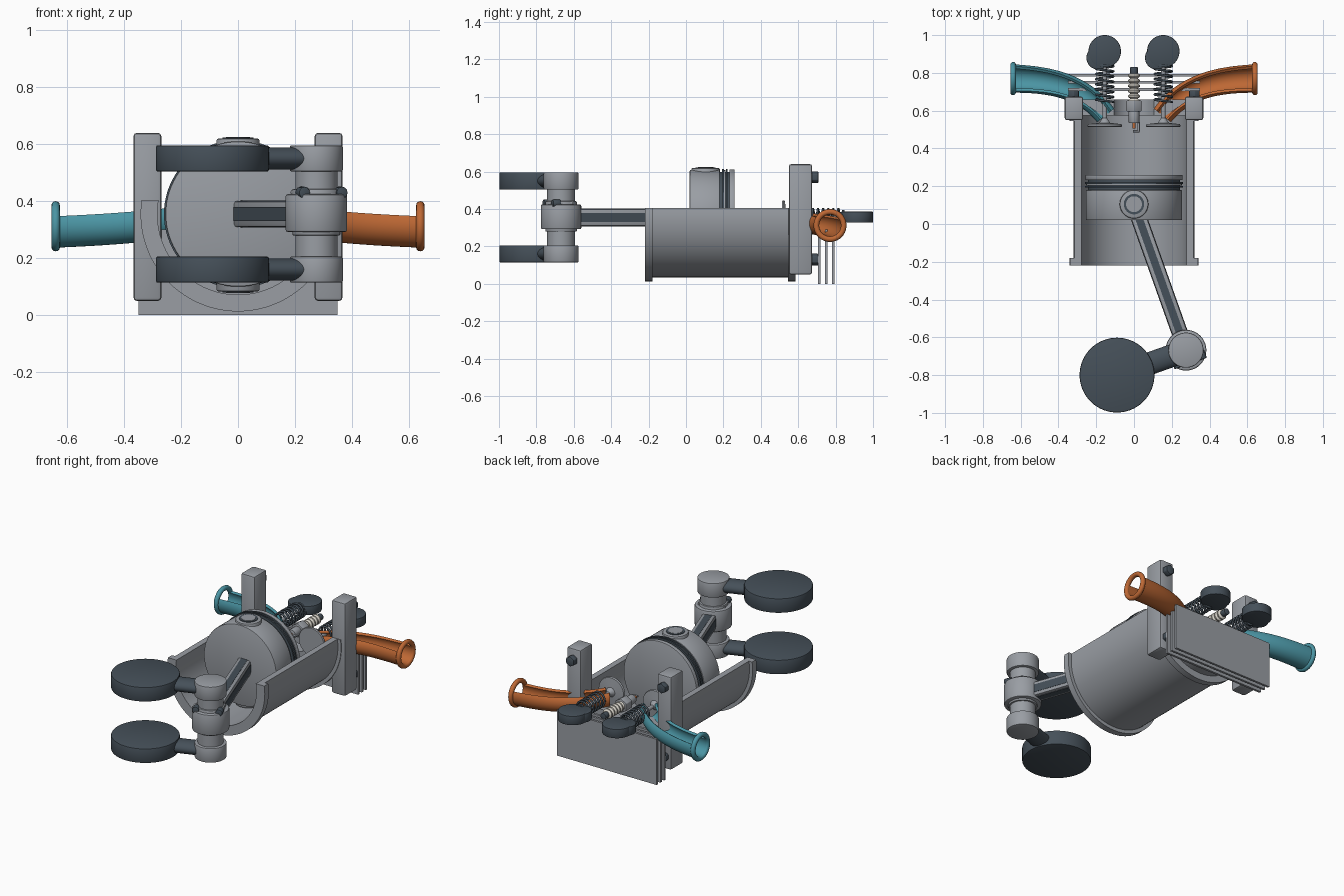
import bpy, bmesh, math
from math import sin, cos, pi, asin, radians
from mathutils import Vector, Matrix
from mathutils.geometry import interpolate_bezier

cube = bpy.data.objects.get("Cube")
if cube:
    bpy.data.objects.remove(cube)


def material(name, rgb):
    m = bpy.data.materials.new(name)
    m.use_nodes = True
    m.diffuse_color = (*rgb, 1)
    for n in m.node_tree.nodes:
        if n.type == 'BSDF_PRINCIPLED':
            n.inputs["Base Color"].default_value = (*rgb, 1)
    return m


STEEL = material("steel grey", (0.32, 0.34, 0.37))
DARK = material("dark slate", (0.06, 0.08, 0.10))
TEAL = material("teal", (0.07, 0.30, 0.37))
ORANGE = material("copper orange", (0.52, 0.14, 0.035))
CREAM = material("cream ceramic", (0.70, 0.67, 0.60))
AXIS = 0.355      # height of the bore axis
CUT = 0.405       # height of the cutaway plane


def finish(bm, name, mat, bevel=0.0):
    bmesh.ops.recalc_face_normals(bm, faces=bm.faces)
    if bevel:
        sharp = [e for e in bm.edges if e.is_manifold and e.calc_face_angle() > radians(40)]
        bmesh.ops.bevel(bm, geom=sharp, offset=bevel, segments=2, profile=0.5, affect='EDGES')
    me = bpy.data.meshes.new(name)
    bm.to_mesh(me)
    bm.free()
    me.materials.append(mat)
    me.shade_smooth()
    me.set_sharp_from_angle(angle=radians(35))
    ob = bpy.data.objects.new(name, me)
    bpy.context.collection.objects.link(ob)
    return ob


def cyl(name, a, b, r, mat, seg=40, bevel=0.0, squash=1.0):
    a, b = Vector(a), Vector(b)
    d = b - a
    mx = Matrix.Translation((a + b) / 2) @ d.to_track_quat('Z', 'Y').to_matrix().to_4x4()
    bm = bmesh.new()
    bmesh.ops.create_cone(bm, cap_ends=True, segments=seg, radius1=r, radius2=r, depth=d.length)
    bmesh.ops.transform(bm, matrix=mx, verts=bm.verts)
    if squash != 1:
        mid = (a.z + b.z) / 2
        for v in bm.verts:
            v.co.z = mid + (v.co.z - mid) * squash
    return finish(bm, name, mat, bevel)


def box(name, centre, size, mat, bevel=0.0, turn=0.0):
    bm = bmesh.new()
    bmesh.ops.create_cube(bm, size=1)
    mx = Matrix.Translation(centre) @ Matrix.Rotation(turn, 4, 'Z') @ Matrix.Diagonal((*size, 1))
    bmesh.ops.transform(bm, matrix=mx, verts=bm.verts)
    return finish(bm, name, mat, bevel)


def skin(name, loops, mat, close_ends=True, wrap=False):
    """Join a row of equal closed loops into a surface."""
    bm = bmesh.new()
    rows = [[bm.verts.new(p) for p in loop] for loop in loops]
    n = len(rows[0])
    for a, b in list(zip(rows, rows[1:])) + ([(rows[-1], rows[0])] if wrap else []):
        for i in range(n):
            j = (i + 1) % n
            bm.faces.new((a[i], a[j], b[j], b[i]))
    if close_ends:
        for row in (rows[0], rows[-1]):
            h = n // 2
            for i in range(h - 1):
                bm.faces.new((row[i], row[i + 1], row[n - 2 - i], row[n - 1 - i]))
    return finish(bm, name, mat)


def lathe(name, profile, x, mat, seg=32, closed=False):
    """Turn (radius, y) points about the valve axis direction."""
    loops = [[(x + r * cos(2 * pi * i / seg), y, AXIS + r * sin(2 * pi * i / seg))
              for i in range(seg)] for r, y in profile]
    return skin(name, loops, mat, close_ends=False, wrap=closed)


def shell(name, ri, ro, y0, y1, top=CUT, seg=48):
    """Lower part of a tube, cut flat at the given height."""
    def loop(y):
        pts = []
        for r, flip in ((ro, False), (ri, True)):
            a = asin((top - AXIS) / r)
            arc = [(r * cos(t), y, AXIS + r * sin(t))
                   for t in (a - (pi + 2 * a) * i / seg for i in range(seg + 1))]
            pts += arc[::-1] if flip else arc
        return pts
    return skin(name, [loop(y0), loop(y1)], STEEL)


# Cutaway cylinder liner with end flanges and head floor
shell("cylinder_liner", 0.283, 0.32, -0.215, 0.58)
shell("front_flange", 0.283, 0.342, -0.22, -0.18)
shell("rear_flange", 0.283, 0.342, 0.545, 0.585)
shell("head_floor", 0.12, 0.3, 0.575, 0.66, top=0.30)

# Head posts, bolts and gasket plates
for s, side in ((-1, "right"), (1, "left")):
    box(side + "_post", (s * 0.318, 0.612, 0.345), (0.098, 0.125, 0.59), STEEL, 0.012)
    for z in (0.13, 0.57):
        cyl(side + "_post_bolt", (s * 0.32, 0.67, z), (s * 0.32, 0.708, z), 0.032, DARK, 6, 0.004)
for i, y in enumerate((0.712, 0.75, 0.788)):
    box(f"head_plate_{i + 1}", (0, y, 0.145), (0.70, 0.014, 0.29), STEEL)

# Piston, rings and wrist pin
cyl("piston_skirt", (0, 0.02, AXIS), (0, 0.18, AXIS), 0.255, STEEL, 80, 0.006)
cyl("piston_groove_core", (0, 0.17, AXIS), (0, 0.25, AXIS), 0.243, DARK, 80)
for y0, y1 in ((0.192, 0.202), (0.213, 0.223)):
    cyl("piston_ring", (0, y0, AXIS), (0, y1, AXIS), 0.26, DARK, 80)
cyl("piston_land", (0, 0.203, AXIS), (0, 0.212, AXIS), 0.253, STEEL, 80)
cyl("piston_crown", (0, 0.232, AXIS), (0, 0.26, AXIS), 0.257, STEEL, 80, 0.005)
cyl("wrist_pin_boss", (0, 0.105, 0.083), (0, 0.105, 0.62), 0.076, STEEL, 40, 0.008)
cyl("wrist_pin_gap", (0, 0.105, 0.08), (0, 0.105, 0.623), 0.054, DARK)
cyl("wrist_pin", (0, 0.105, 0.078), (0, 0.105, 0.625), 0.042, STEEL)

# Connecting rod with dark fluted sides
pin = Vector((0.275, -0.668, 0))
small = Vector((0, 0.105, 0))
along = (pin - small).normalized()
side = Vector((-along.y, along.x, 0))
turn = math.atan2(along.y, along.x)
mid = (small + pin) / 2 + Vector((0, 0, AXIS))
length = (pin - small).length
box("rod_beam", mid, (length, 0.082, 0.092), STEEL, 0.01, turn)
box("rod_flute_top", mid, (length * 0.96, 0.04, 0.096), DARK, 0, turn)
box("rod_flute_side", mid, (length * 0.96, 0.086, 0.05), DARK, 0, turn)


def at_pin(z):
    return (pin.x, pin.y, z)


cyl("rod_big_end", at_pin(0.292), at_pin(0.425), 0.108, STEEL, 48, 0.008)
cyl("big_end_collar", at_pin(0.28), at_pin(0.442), 0.084, STEEL, 48, 0.004)
for s in (-1, 1):
    c = pin + side * s * 0.07 + Vector((0, 0, 0.43))
    cyl("big_end_bolt", c + along * 0.03, c + along * 0.075, 0.021, DARK, 12, 0.004)
    cyl("big_end_bolt_shank", c - along * 0.04, c + along * 0.04, 0.012, STEEL, 12)

# Crankpin, arms and counterweights
cyl("crankpin", at_pin(0.15), at_pin(0.55), 0.074, STEEL)
hub = Vector((-0.09, -0.8, 0))
for z, level in ((0.16, "lower"), (0.55, "upper")):
    up = Vector((0, 0, z))
    cyl(level + "_pin_cap", at_pin(z - 0.046), at_pin(z + 0.046), 0.093, STEEL, 48, 0.006)
    cyl(level + "_counterweight", hub + up - Vector((0, 0, 0.046)), hub + up + Vector((0, 0, 0.046)),
        0.198, DARK, 72, 0.006)
    cyl(level + "_crank_arm", hub + up, pin + up - Vector((0.02, 0.01, 0)), 0.06, DARK, 32, 0, 0.65)

# Valves, springs and cam lobes
for s, name in ((-1, "intake"), (1, "exhaust")):
    x = s * 0.155
    lathe(name + "_valve", [(0.001, 0.514), (0.088, 0.514), (0.092, 0.52), (0.088, 0.529), (0.03, 0.535),
                            (0.012, 0.56), (0.012, 0.85), (0.001, 0.85)], x, STEEL)
    cyl(name + "_valve_retainer", (x, 0.835, AXIS), (x, 0.848, AXIS), 0.04, DARK)
    curve = bpy.data.curves.new(name + "_spring", 'CURVE')
    curve.dimensions = '3D'
    curve.bevel_depth = 0.006
    curve.bevel_resolution = 2
    turns, per = 7, 24
    sp = curve.splines.new('POLY')
    sp.points.add(turns * per)
    for i, p in enumerate(sp.points):
        a = 2 * pi * i / per
        p.co = (x + 0.046 * cos(a), 0.645 + 0.19 * i / (turns * per), AXIS + 0.046 * sin(a), 1)
    curve.materials.append(DARK)
    bpy.context.collection.objects.link(bpy.data.objects.new(name + "_spring", curve))
    lobe = Vector((x - 0.035, 0.88, 0))
    cyl(name + "_cam_base", (x, 0.914, 0.328), (x, 0.914, 0.386), 0.086, DARK, 48, 0.004)
    cyl(name + "_cam_lobe", (lobe.x, lobe.y, 0.329), (lobe.x, lobe.y, 0.385), 0.062, DARK, 40, 0.004)

# Curved ports with an open upper side and a rolled lip
for s, name, mat in ((-1, "intake", TEAL), (1, "exhaust", ORANGE)):
    ctrl = [Vector((s * x, y, z)) for x, y, z in
            ((0.64, 0.77, 0.312), (0.42, 0.765, 0.315), (0.26, 0.72, 0.325), (0.15, 0.575, 0.34))]
    path = interpolate_bezier(*ctrl, 24)
    loops = []
    for i, p in enumerate(path):
        t = i / 23
        d = path[min(i + 1, 23)] - path[max(i - 1, 0)]
        across = d.cross(Vector((0, 0, 1))).normalized()
        r = 0.075 - 0.017 * t
        a0 = radians(28 + 22 * t)
        arc = [a0 - (pi + 2 * a0) * k / 28 for k in range(29)]
        ring = [(r, a) for a in arc] + [(r - 0.016, a) for a in arc[::-1]]
        loops.append([p + across * q * cos(a) + Vector((0, 0, q * sin(a))) for q, a in ring])
    skin(name + "_port", loops, mat)
    lip = [[(s * 0.64 + 0.015 * sin(v), 0.77 + (0.073 + 0.015 * cos(v)) * cos(u),
             0.312 + (0.073 + 0.015 * cos(v)) * sin(u)) for v in (2 * pi * k / 12 for k in range(12))]
           for u in (2 * pi * k / 40 for k in range(40))]
    skin(name + "_port_lip", lip, mat, close_ends=False, wrap=True)

# Spark plug
cyl("plug_thread", (0, 0.535, AXIS), (0, 0.60, AXIS), 0.028, STEEL, 24, 0.003)
cyl("plug_hex", (0, 0.595, AXIS), (0, 0.655, AXIS), 0.045, STEEL, 6, 0.004)
ribs = [(0.001, 0.65), (0.032, 0.65)]
for k in range(5):
    y = 0.665 + 0.027 * k
    ribs += [(0.021, y), (0.031, y + 0.008), (0.031, y + 0.016), (0.021, y + 0.024)]
lathe("plug_insulator", ribs + [(0.001, 0.8)], 0, CREAM, 24)
cyl("plug_terminal", (0, 0.795, AXIS), (0, 0.832, AXIS), 0.02, DARK, 20, 0.003)
cyl("plug_electrode", (0, 0.505, AXIS), (0, 0.54, AXIS), 0.009, ORANGE, 16)
cyl("plug_ground_stem", (0.025, 0.49, AXIS), (0.025, 0.54, AXIS), 0.006, STEEL, 12)
cyl("plug_ground_tip", (-0.006, 0.491, AXIS), (0.03, 0.491, AXIS), 0.006, STEEL, 12)
